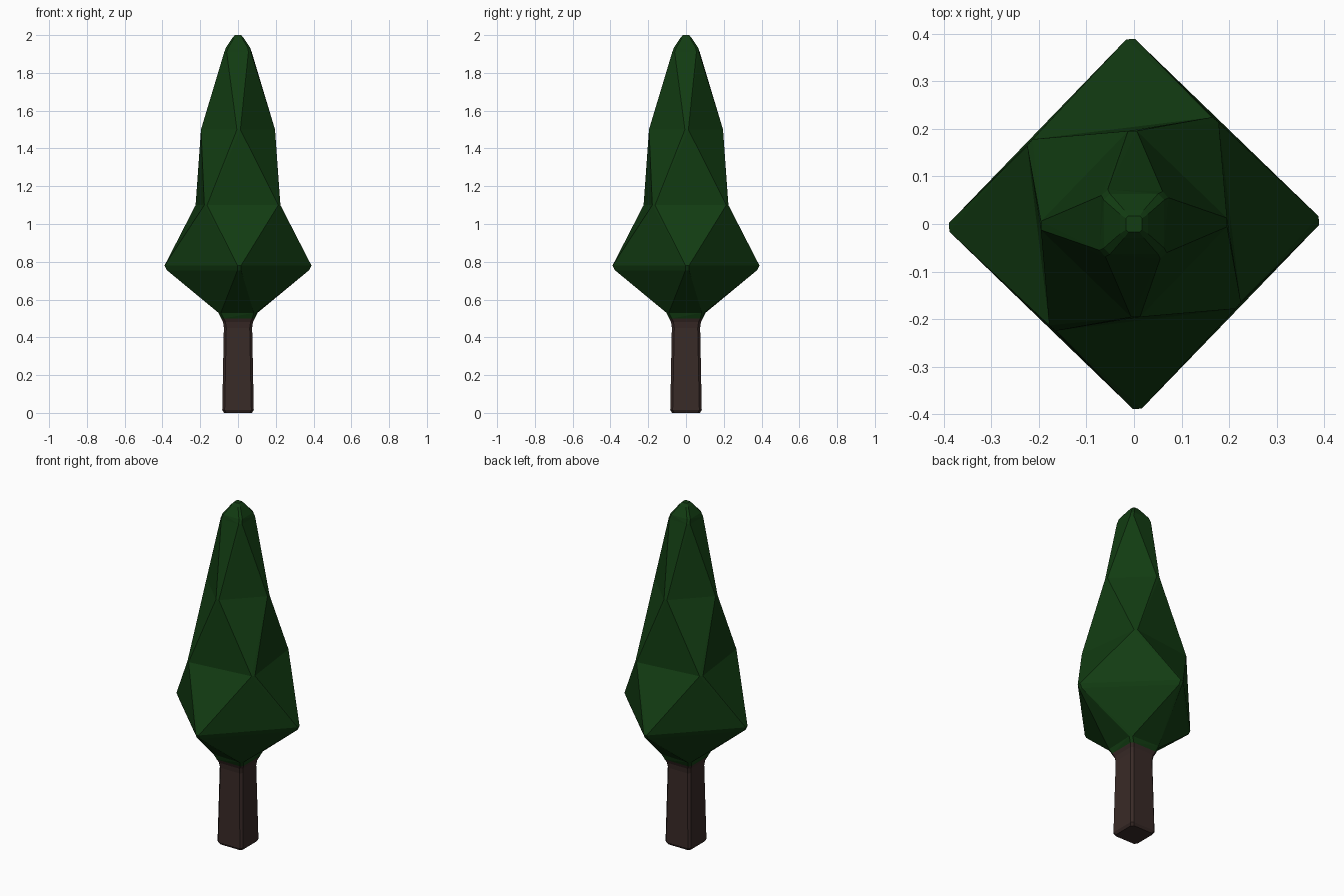
import bpy, bmesh
from math import sin, cos, radians
from mathutils import Vector

if "Cube" in bpy.data.objects:
    bpy.data.objects.remove(bpy.data.objects["Cube"])


def material(name, colour):
    m = bpy.data.materials.new(name)
    m.diffuse_color = (*colour, 1)
    m.use_nodes = True
    m.node_tree.nodes["Principled BSDF"].inputs["Base Color"].default_value = m.diffuse_color
    return m


def square_ring(z, radius, angle, bevel=0.013):
    """Square outline with narrow chamfered corners."""
    corners = [Vector((radius * cos(radians(angle + 90 * k)),
                       radius * sin(radians(angle + 90 * k)), z)) for k in range(4)]
    t = min(bevel / (radius * 1.414), 0.15)
    return [corners[k].lerp(corners[(k + 1) % 4], f) for k in range(4) for f in (t, 1 - t)]


def stack(name, levels, mat):
    """Join each pair of neighbouring rings by their convex skin, so that
    squares turned against each other meet in flat triangular facets."""
    out = bmesh.new()
    last = len(levels) - 2
    for i in range(last + 1):
        band = bmesh.new()
        for lv in levels[i:i + 2]:
            for p in square_ring(*lv):
                band.verts.new(p)
        bmesh.ops.convex_hull(band, input=band.verts)
        z0, z1 = levels[i][0], levels[i + 1][0]

        # drop the flat caps inside the stack
        def flat(f, z):
            return all(abs(v.co.z - z) < 1e-5 for v in f.verts)
        inner = [f for f in band.faces
                 if (i > 0 and flat(f, z0)) or (i < last and flat(f, z1))]
        bmesh.ops.delete(band, geom=inner, context='FACES')
        tmp = bpy.data.meshes.new("band")
        band.to_mesh(tmp)
        band.free()
        out.from_mesh(tmp)
        bpy.data.meshes.remove(tmp)
    bmesh.ops.remove_doubles(out, verts=out.verts, dist=1e-5)
    bmesh.ops.dissolve_limit(out, angle_limit=radians(1), verts=out.verts, edges=out.edges)
    bmesh.ops.recalc_face_normals(out, faces=out.faces)
    me = bpy.data.meshes.new(name)
    out.to_mesh(me)
    out.free()
    me.materials.append(mat)
    ob = bpy.data.objects.new(name, me)
    bpy.context.collection.objects.link(ob)
    return ob


bark = material("bark", (0.04, 0.023, 0.02))
leaf = material("leaf", (0.006, 0.045, 0.006))

# Trunk: square post with softened foot and a flare under the foliage
stack("trunk", [
    (0.0, 0.105, 45),
    (0.015, 0.118, 45),
    (0.45, 0.106, 45),
    (0.48, 0.112, 45),
    (0.50, 0.125, 45),
], bark)

# Foliage: faceted column of squares, each turned about an eighth (z, radius, angle)
stack("foliage", [
    (0.50, 0.125, 45),
    (0.53, 0.142, 43),
    (0.755, 0.385, 1),
    (0.78, 0.398, 1),
    (1.10, 0.287, 52),
    (1.50, 0.205, 91),
    (1.91, 0.100, 133),
    (1.935, 0.090, 135),
    (1.985, 0.042, 135),
    (2.0, 0.024, 135),
], leaf)
